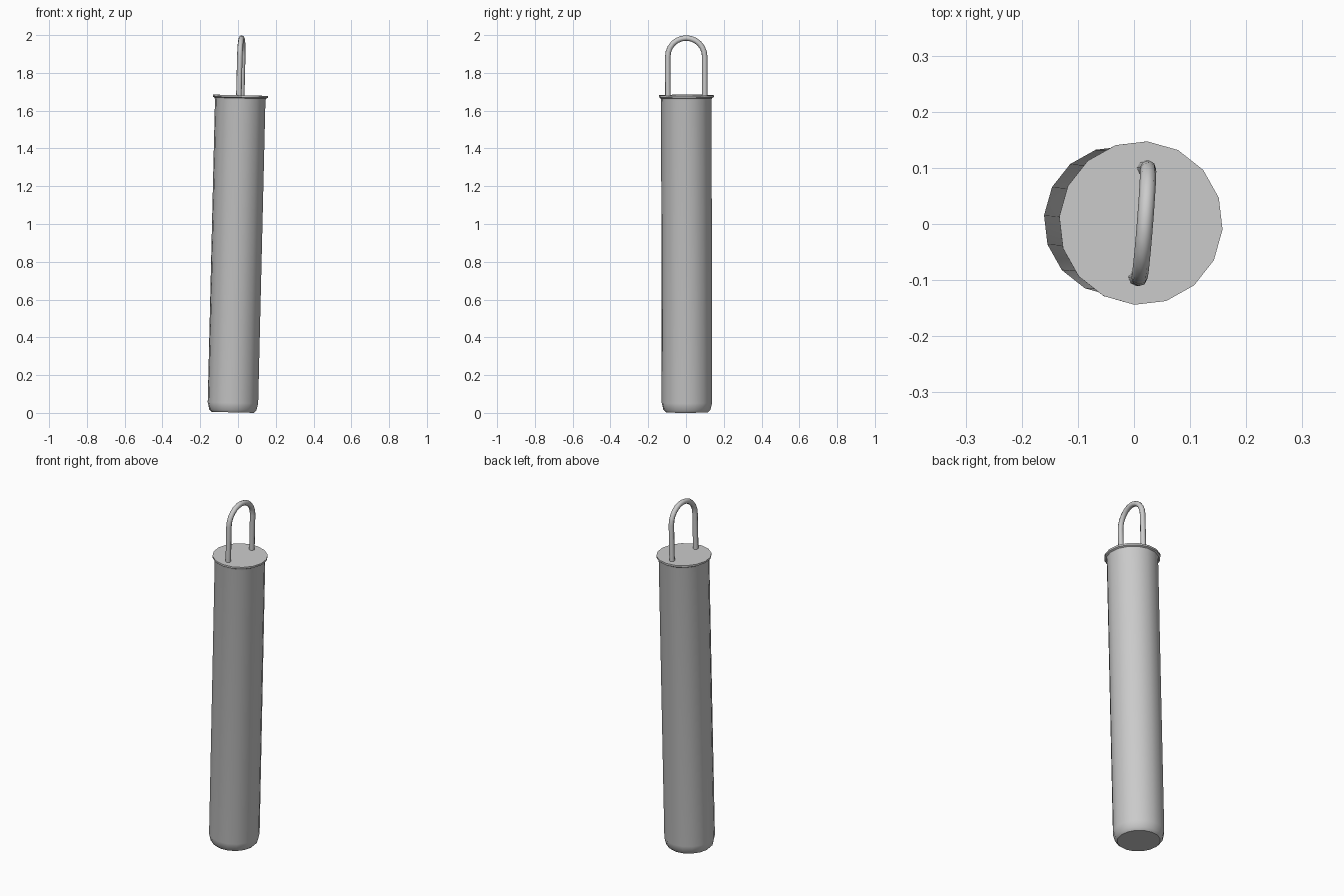
import bpy, bmesh, math
from mathutils import Matrix, Vector

old = bpy.data.objects.get("Cube")
if old:
    bpy.data.objects.remove(old, do_unlink=True)

# One plain grey metal
metal = bpy.data.materials.new("grey metal")
metal.use_nodes = True
GREY = (0.6, 0.6, 0.6, 1)
metal.diffuse_color = GREY
metal.node_tree.nodes["Principled BSDF"].inputs["Base Color"].default_value = GREY

# The whole piece leans slightly and is turned a little about its axis
LEAN = (Matrix.Translation((-0.028, 0.005, 0.003))
        @ Matrix.Rotation(0.024, 4, 'Y')
        @ Matrix.Rotation(0.002, 4, 'X')
        @ Matrix.Rotation(math.radians(-4.5), 4, 'Z'))


def finish(obj, angle):
    obj.data.materials.clear()
    obj.data.materials.append(metal)
    obj.data.transform(LEAN)
    bpy.ops.object.select_all(action='DESELECT')
    obj.select_set(True)
    bpy.context.view_layer.objects.active = obj
    bpy.ops.object.shade_smooth_by_angle(angle=math.radians(angle))


def lathe(name, profile, sides):
    """Closed solid of revolution from (radius, height) pairs."""
    bm = bmesh.new()
    rings = []
    for r, z in profile:
        turn = [math.tau * i / sides for i in range(sides)]
        rings.append([bm.verts.new((r * math.cos(a), r * math.sin(a), z)) for a in turn])
    for low, high in zip(rings, rings[1:]):
        for i in range(sides):
            j = (i + 1) % sides
            bm.faces.new((low[i], low[j], high[j], high[i]))
    bm.faces.new(rings[0][::-1])
    bm.faces.new(rings[-1])
    mesh = bpy.data.meshes.new(name)
    bm.to_mesh(mesh)
    bm.free()
    obj = bpy.data.objects.new(name, mesh)
    bpy.context.collection.objects.link(obj)
    return obj


# Long body with rounded foot and flared rim
body = lathe("body", [(0.112, 0), (0.125, 0.013), (0.134, 0.05),
                      (0.134, 1.655), (0.137, 1.664), (0.146, 1.669), (0.146, 1.679)], 16)
finish(body, 40)

# Wire loop: two legs joined by a half-circle arch
SPAN, WIRE, SPRING = 0.098, 0.0145, 1.884
path = [Vector((0, SPAN, 1.66))]
for k in range(13):
    a = math.pi * k / 12
    path.append(Vector((0, SPAN * math.cos(a), SPRING + SPAN * math.sin(a))))
path.append(Vector((0, -SPAN, 1.66)))
curve = bpy.data.curves.new("handle", 'CURVE')
curve.dimensions = '3D'
curve.bevel_depth = WIRE
curve.bevel_resolution = 2
curve.use_fill_caps = True
spline = curve.splines.new('POLY')
spline.points.add(len(path) - 1)
for point, co in zip(spline.points, path):
    point.co = (*co, 1)
handle = bpy.data.objects.new("handle", curve)
bpy.context.collection.objects.link(handle)
bpy.ops.object.select_all(action='DESELECT')
handle.select_set(True)
bpy.context.view_layer.objects.active = handle
bpy.ops.object.convert(target='MESH')
handle = bpy.context.view_layer.objects.active
finish(handle, 50)
